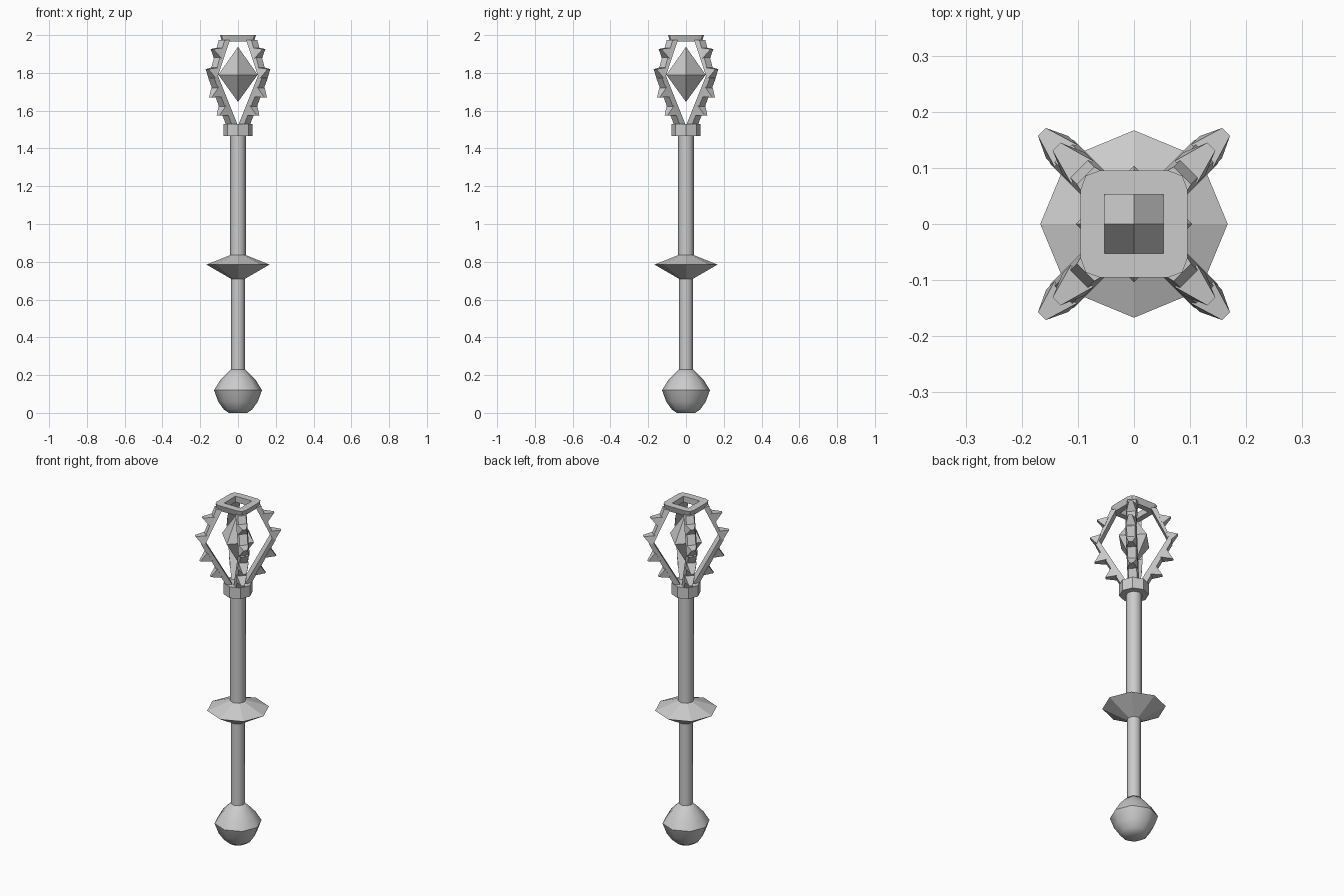
import bpy, bmesh
from math import cos, sin, pi

if "Cube" in bpy.data.objects:
    bpy.data.objects.remove(bpy.data.objects["Cube"])

def make(name, verts, faces, smooth=None):
    me = bpy.data.meshes.new(name)
    me.from_pydata(verts, [], faces)
    bm = bmesh.new()
    bm.from_mesh(me)
    bmesh.ops.recalc_face_normals(bm, faces=bm.faces)
    bm.to_mesh(me)
    bm.free()
    ob = bpy.data.objects.new(name, me)
    bpy.context.collection.objects.link(ob)
    if smooth:
        bpy.ops.object.select_all(action='DESELECT')
        bpy.context.view_layer.objects.active = ob
        ob.select_set(True)
        bpy.ops.object.shade_smooth_by_angle(angle=smooth)
    return ob

def lathe(name, profile, n=8, smooth=None):
    verts = [(r * cos(2 * pi * i / n), r * sin(2 * pi * i / n), z)
             for r, z in profile for i in range(n)]
    faces = [(k * n + i, k * n + (i + 1) % n, (k + 1) * n + (i + 1) % n, (k + 1) * n + i)
             for k in range(len(profile) - 1) for i in range(n)]
    faces += [tuple(range(n)), tuple(range(len(verts) - n, len(verts)))]
    return make(name, verts, faces, smooth)

S = 0.82  # smooth across the eight sides, keep profile creases

# Handle parts, all eight-sided
lathe("pommel", [(.048, 0), (.075, .018), (.105, .06), (.127, .12),
                 (.095, .172), (.065, .204), (.038, .23)], smooth=S)
lathe("lower_shaft", [(.037, .21), (.037, .73)], smooth=S)
lathe("guard", [(.037, .71), (.167, .785), (.042, .835)])
lathe("upper_shaft", [(.042, .82), (.042, 1.48)], smooth=S)
lathe("collar", [(.078, 1.465), (.078, 1.53)])

# Floating crystal
lathe("crystal", [(.0005, 1.647), (.104, 1.79), (.0005, 1.937)], n=4)

# Head ribs and wedge spikes, built in (radius, tangent, height) then turned
def turned(pts, a):
    return [(r * cos(a) - t * sin(a), r * sin(a) + t * cos(a), z) for r, t, z in pts]

outer = [(.065, 1.52), (.20, 1.77), (.122, 1.975)]
inner = [(.03, 1.52), (.18, 1.785), (.09, 1.975)]
spikes = [((.1475, 1.905), (.195, 1.926), 1), ((.189, 1.80), (.232, 1.82), 1),
          ((.162, 1.70), (.207, 1.67), 0), ((.108, 1.60), (.150, 1.575), 0)]

for k in range(4):
    a = pi / 4 + k * pi / 2
    pts = []
    for (ro, zo), (ri, zi) in zip(outer, inner):
        pts += [(ro, -.022, zo), (ro, .022, zo), (ri, .03, zi), (ri, -.03, zi)]
    faces = [(s * 4 + i, s * 4 + (i + 1) % 4, s * 4 + 4 + (i + 1) % 4, s * 4 + 4 + i)
             for s in range(2) for i in range(4)]
    make(f"rib_{k + 1}", turned(pts, a), faces + [(0, 1, 2, 3), (8, 9, 10, 11)])
    for j, ((br, bz), (tr, tz), seg) in enumerate(spikes):
        dr, dz = outer[seg + 1][0] - outer[seg][0], outer[seg + 1][1] - outer[seg][1]
        h = .03 / (dr * dr + dz * dz) ** .5
        br -= .006
        pts = [(br + s * dr * h, t, bz + s * dz * h)
               for s, t in ((-1, -.028), (-1, .028), (1, .028), (1, -.028))]
        pts += [(tr, -.01, tz), (tr, .01, tz)]
        make(f"spike_{k + 1}_{j + 1}", turned(pts, a),
             [(0, 1, 2, 3), (0, 1, 5, 4), (2, 3, 4, 5), (1, 2, 5), (3, 0, 4)])

# Square crown ring with rounded corners and a square hole
def loop(a, b, c, z):
    return [p for k in range(4) for p in turned([(a, b, z), (c, c, z), (b, a, z)], k * pi / 2)]

rings = [loop(.095, .062, .086, 2.0), loop(.085, .06, .08, 1.965),
         loop(.053, .034, .053, 1.965), loop(.053, .034, .053, 2.0)]
make("crown_ring", sum(rings, []),
     [(s * 12 + i, s * 12 + (i + 1) % 12, (s + 1) % 4 * 12 + (i + 1) % 12, (s + 1) % 4 * 12 + i)
      for s in range(4) for i in range(12)])
